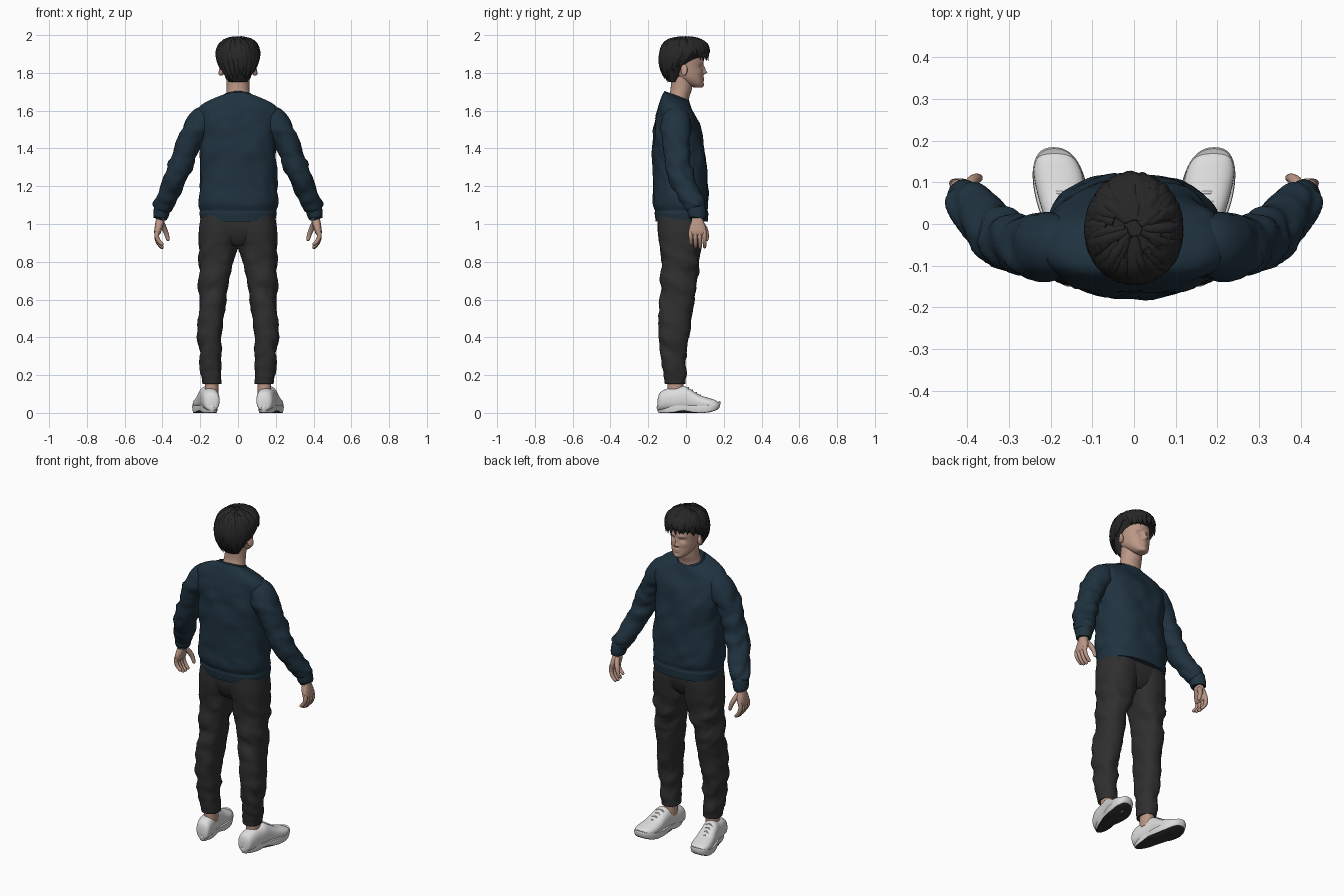
import bpy, bmesh, math, random
from mathutils import Vector, noise

random.seed(4)
V = Vector


def material(name, rgb):
    m = bpy.data.materials.new(name)
    m.diffuse_color = (*rgb, 1)
    return m


NAVY = material("navy knit", (0.014, 0.032, 0.050))
CHARCOAL = material("charcoal cloth", (0.028, 0.028, 0.028))
SKIN = material("skin", (0.50, 0.31, 0.24))
HAIR = material("black hair", (0.020, 0.020, 0.021))
WHITE = material("white shoe", (0.72, 0.72, 0.72))
RUBBER = material("dark outsole", (0.03, 0.03, 0.03))


def smooth(keys, m):
    """Catmull-Rom interpolation of key tuples, m steps per span."""
    out, last = [], len(keys) - 1
    for i in range(last):
        a, b, c, d = keys[max(i - 1, 0)], keys[i], keys[i + 1], keys[min(i + 2, last)]
        for k in range(m):
            t = k / m
            out.append(tuple(q + 0.5 * t * (r - p + t * (2 * p - 5 * q + 4 * r - s + t * (3 * (q - r) + s - p)))
                             for p, q, r, s in zip(a, b, c, d)))
    return out + [tuple(keys[-1])]


def hoop(c, u, v, n, p=2.0):
    """Superellipse ring about c with half-axis vectors u and v."""
    pts = []
    for i in range(n):
        a = 2 * math.pi * i / n
        x, y = math.cos(a), math.sin(a)
        pts.append(c + u * math.copysign(abs(x) ** (2 / p), x) + v * math.copysign(abs(y) ** (2 / p), y))
    return pts


def skin(name, rings, mats, mirror=False, shape=None, rule=None, angle=60):
    """Skin rings into a closed object; shape moves points, rule picks materials."""
    bm = bmesh.new()
    rows = [[bm.verts.new(p) for p in r] for r in rings]
    n = len(rows[0])
    for a, b in zip(rows, rows[1:]):
        for i in range(n):
            bm.faces.new((a[i], a[(i + 1) % n], b[(i + 1) % n], b[i]))
    bm.faces.new(rows[0][::-1])
    bm.faces.new(rows[-1])
    bmesh.ops.recalc_face_normals(bm, faces=bm.faces)
    bm.normal_update()
    if shape:
        moves = [shape(v.co, v.normal) for v in bm.verts]
        for v, d in zip(bm.verts, moves):
            v.co += d
        bm.normal_update()
    for f in bm.faces:
        f.material_index = rule(f) if rule else 0
    me = bpy.data.meshes.new(name)
    bm.to_mesh(me)
    bm.free()
    ob = bpy.data.objects.new(name, me)
    bpy.context.collection.objects.link(ob)
    for m in mats:
        me.materials.append(m)
    if mirror:
        ob.modifiers.new("mirror", "MIRROR").use_clip = False
    bpy.ops.object.select_all(action="DESELECT")
    bpy.context.view_layer.objects.active = ob
    ob.select_set(True)
    bpy.ops.object.shade_smooth_by_angle(angle=math.radians(angle))
    return ob


def column(keys, n=48, m=4, p=2.3):
    """Stacked rings from (z, cx, cy, rx, ry, tilt)."""
    return [hoop(V((cx, cy, z)), V((rx, 0, 0)), V((0, ry, ry * t)), n, p)
            for z, cx, cy, rx, ry, t in smooth(keys, m)]


def tube(keys, n=12, m=3, ref=(0, 1, 0), p=2.0):
    """Rings along a path of (x, y, z, r_ref, r_side)."""
    k = smooth(keys, m)
    rings = []
    for i, (x, y, z, a, b) in enumerate(k):
        t = (V(k[min(i + 1, len(k) - 1)][:3]) - V(k[max(i - 1, 0)][:3])).normalized()
        u = V(ref)
        u = (u - t * u.dot(t)).normalized()
        rings.append(hoop(V((x, y, z)), u * a, t.cross(u) * b, n, p))
    return rings


def folds(amp, fx, fz, lo, hi):
    """Soft cloth creases, fading outside the height range lo..hi."""
    def f(co, no):
        w = max(0, min(1, (co.z - lo) / 0.05, (hi - co.z) / 0.05))
        q = V((co.x * fx + co.z * 3, co.y * fx, co.z * fz + co.y * 8))
        return no * amp * w * (noise.noise(q) + 0.5 * noise.noise(q * 2.1))
    return f


# Sweater body with ribbed hem and tilted neckline
body = [(1.012, 0, -.022, .197, .138, 0), (1.055, 0, -.024, .204, .142, 0), (1.072, 0, -.025, .202, .140, 0),
        (1.11, 0, -.028, .210, .147, 0), (1.2, 0, -.030, .203, .145, 0), (1.35, 0, -.037, .200, .138, 0),
        (1.45, 0, -.042, .206, .130, 0), (1.53, 0, -.047, .218, .118, -.05), (1.59, 0, -.052, .222, .100, -.15),
        (1.63, 0, -.053, .190, .085, -.25), (1.655, 0, -.052, .135, .075, -.33), (1.668, 0, -.050, .092, .069, -.38),
        (1.672, 0, -.049, .080, .062, -.38)]
skin("sweater_body", column(body, 72, 6, 2.4), [NAVY], shape=folds(.012, 9, 9, 1.07, 1.62))
collar = [(1.655, 0, -.049, .082, .070, -.38), (1.674, 0, -.049, .081, .067, -.38),
          (1.680, 0, -.049, .074, .061, -.38), (1.668, 0, -.049, .067, .055, -.38)]
skin("collar_band", column(collar, 48, 3, 2), [NAVY])

# Sleeves and cuffs
sleeve = [(.13, -.05, 1.575, .05, .045), (.19, -.052, 1.55, .076, .070), (.25, -.055, 1.45, .074, .068),
          (.295, -.045, 1.34, .066, .062), (.337, -.02, 1.235, .061, .058), (.378, .025, 1.14, .055, .053),
          (.396, .048, 1.095, .050, .050), (.402, .054, 1.08, .044, .043)]
skin("sleeve", tube(sleeve, 36, 7), [NAVY], True, folds(.016, 9, 17, 1.05, 1.56))
cuff = [(.398, .05, 1.092, .042, .040), (.401, .053, 1.084, .048, .044), (.408, .060, 1.045, .047, .041),
        (.410, .061, 1.032, .042, .037), (.409, .060, 1.036, .034, .030)]
skin("cuff", tube(cuff, 32, 3), [NAVY], True)

# Hands: palm, four curled fingers, thumb
palm = [(.406, .057, 1.06, .029, .024), (.412, .060, 1.02, .030, .023), (.420, .061, .985, .043, .021),
        (.427, .061, .953, .046, .017), (.427, .061, .940, .040, .010)]
skin("palm", tube(palm, 24, 3, p=2.4), [SKIN], True)
for k in range(4):
    y, s = .025 + .024 * k, (.8, .95, 1, .95)[k]
    finger = [(.427, y, .965, .011, .012), (.431, y, .965 - .035 * s, .0115, .012),
              (.420, y + .002, .965 - .068 * s, .0105, .011), (.402, y + .001, .965 - .090 * s, .009, .009),
              (.397, y, .965 - .096 * s, .004, .004)]
    skin("finger_%d" % (k + 1), tube(finger, 12), [SKIN], True)
thumb = [(.405, .075, 1.01, .016, .014), (.390, .099, .975, .015, .014), (.378, .109, .945, .012, .012),
         (.371, .110, .917, .009, .009), (.370, .109, .911, .004, .004)]
skin("thumb", tube(thumb, 12), [SKIN], True)

# Trousers: legs plus hip bridge
leg = [(1.05, .090, -.030, .105, .118, 0), (.97, .095, -.030, .112, .120, 0), (.90, .103, -.030, .105, .113, 0),
       (.80, .116, -.030, .092, .104, 0), (.70, .126, -.038, .080, .097, 0), (.60, .136, -.050, .072, .090, 0),
       (.45, .149, -.062, .068, .082, 0), (.30, .147, -.066, .060, .071, 0), (.19, .140, -.060, .053, .058, 0),
       (.155, .138, -.058, .050, .055, 0), (.16, .138, -.058, .043, .047, 0)]
skin("trouser_leg", column(leg, 40, 7, 2.2), [CHARCOAL], True, folds(.013, 9, 13, .16, .92))
hips = [(1.05, 0, -.030, .195, .116, 0), (.98, 0, -.030, .190, .118, 0), (.92, 0, -.03, .13, .10, 0),
        (.885, 0, -.03, .05, .075, 0)]
skin("hips", column(hips, 40, 4, 2.5), [CHARCOAL])
skin("ankle", column([(.09, .140, -.055, .036, .042, 0), (.18, .139, -.056, .036, .042, 0)], 24), [SKIN], True)


# Shoes, splayed outwards towards the toe
def splay(y):
    return .139 + (y + .14) * .165


def lift(y):
    return .024 * max(0, (y - .09) / .09) ** 2


upper = [(-.150, .022, .075), (-.138, .040, .108), (-.10, .047, .128), (-.05, .048, .132), (-.012, .049, .142),
         (.02, .051, .127), (.07, .057, .096), (.12, .058, .079), (.155, .046, .068), (.172, .026, .055)]
rings = []
for y, w, top in smooth(upper, 4):
    b = .012 + lift(y)
    rings.append(hoop(V((splay(y), y, (top + b) / 2)), V((w, 0, 0)), V((0, 0, (top - b) / 2)), 32, 2.4))
skin("shoe_upper", rings, [WHITE], True)
rings = []
for z, s in ((.0, .90), (.003, .95), (.010, .97), (.028, 1), (.038, .98), (.040, .9)):
    loop = []
    for i in range(56):
        a = 2 * math.pi * i / 56
        y = .014 + .170 * s * math.copysign(abs(math.sin(a)) ** .9, math.sin(a))
        w = .0575 + .022 * y / .17 - .006 * math.exp(-((y + .02) / .05) ** 2)
        arch = .012 * math.exp(-((y + .015) / .04) ** 2) * (1 - z / .04)
        loop.append(V((splay(y) + w * s * math.copysign(abs(math.cos(a)) ** .85, math.cos(a)), y, z + lift(y) + arch)))
    rings.append(loop)
skin("shoe_sole", rings, [WHITE, RUBBER], True, rule=lambda f: int(f.normal.z < -.6), angle=40)
for k in range(4):
    y, z = .012 + .021 * k, .133 - .0135 * k
    lace = [(splay(y) - .027, y, z - .010, .004, .003), (splay(y), y, z + .002, .004, .003),
            (splay(y) + .027, y, z - .010, .004, .003)]
    skin("shoe_lace_%d" % (k + 1), tube(lace, 8), [WHITE], True)

# Neck and head, with features pushed out of the face
neck = [(1.60, 0, -.045, .085, .060, 0), (1.665, 0, -.040, .066, .056, 0), (1.71, 0, -.026, .060, .056, 0),
        (1.78, 0, -.02, .060, .060, 0)]
skin("neck", column(neck, 40, 4, 2), [SKIN])
head = [(1.722, 0, .062, .014, .016, 0), (1.727, 0, .058, .030, .031, 0), (1.745, 0, .042, .050, .050, 0),
        (1.775, 0, .018, .067, .073, 0), (1.82, 0, -.004, .077, .094, 0), (1.87, 0, -.012, .083, .103, 0),
        (1.92, 0, -.012, .081, .098, 0), (1.96, 0, -.012, .060, .070, 0), (1.98, 0, -.012, .02, .025, 0)]
BUMPS = [(0, 1.802, .010, .009, .021), (0, 1.822, .008, .016, .012), (.013, 1.798, .007, .006, .007),
         (.030, 1.833, .015, .010, -.010), (.030, 1.855, .022, .008, .005), (0, 1.772, .018, .005, .006),
         (0, 1.761, .014, .004, .005), (0, 1.735, .018, .010, .005), (.045, 1.805, .016, .014, .004)]


def face(co, no):
    if co.y < .03:
        return V((0, 0, 0))
    d = sum(h * math.exp(-((abs(co.x) - x) / sx) ** 2 - ((co.z - z) / sz) ** 2) for x, z, sx, sz, h in BUMPS)
    return V((0, d, 0))


skin("head", column(head, 112, 9, 2.1), [SKIN], shape=face)
ear = [(.076, -.004, 1.815, .012, .020), (.084, -.008, 1.815, .018, .030), (.091, -.012, 1.817, .018, .030),
       (.095, -.014, 1.818, .011, .020)]
skin("ear", tube(ear, 20, 3), [SKIN], True)

# Hair: cap plus layered locks sweeping out from the crown
cap = [(1.752, 0, -.066, .050, .026, 0), (1.79, 0, -.064, .070, .052, 0), (1.83, 0, -.055, .088, .072, 0),
       (1.87, 0, -.033, .102, .100, 0), (1.91, 0, -.006, .106, .122, 0), (1.95, 0, -.006, .092, .110, 0),
       (1.976, 0, -.008, .062, .074, 0), (1.988, 0, -.01, .012, .015, 0)]
skin("hair_cap", column(cap, 56, 5, 2), [HAIR])


def on_cap(z, a):
    z = max(cap[0][0], min(cap[-1][0], z))
    for k, q in zip(cap, cap[1:]):
        if z <= q[0]:
            t = (z - k[0]) / (q[0] - k[0])
            cy, rx, ry = (k[i] + t * (q[i] - k[i]) for i in (2, 3, 4))
            return V((rx * math.cos(a), cy + ry * math.sin(a), z))


for i in range(84):
    a0 = i * 2.39996
    f = math.sin(a0)
    end = random.uniform(1.862, 1.90) if f > .3 else random.uniform(1.82, 1.86) if f > -.15 else random.uniform(1.755, 1.85)
    s0, turn, wide = random.uniform(.05, .45), random.uniform(-.1, .45), random.uniform(.014, .021)
    path = []
    for j in range(6):
        s = s0 + (1 - s0) * j / 5
        z = 1.988 - (1.988 - end) * (1 - math.cos(s * math.pi / 2))
        p = on_cap(max(z, 1.905) if f > .3 else z, a0 + turn * (s - .6))
        p.z = z
        p += (p - V((0, -.012, 1.86))).normalized() * (.002 + .007 * s * s)
        r = (.55, .9, 1, .95, .7, .08)[j]
        path.append((*p, .009 * r, wide * r))
    mid = V(path[3][:3]) - V((0, -.012, 1.86))
    skin("hair_lock_%02d" % (i + 1), tube(path, 8, 2, ref=mid), [HAIR], angle=50)
